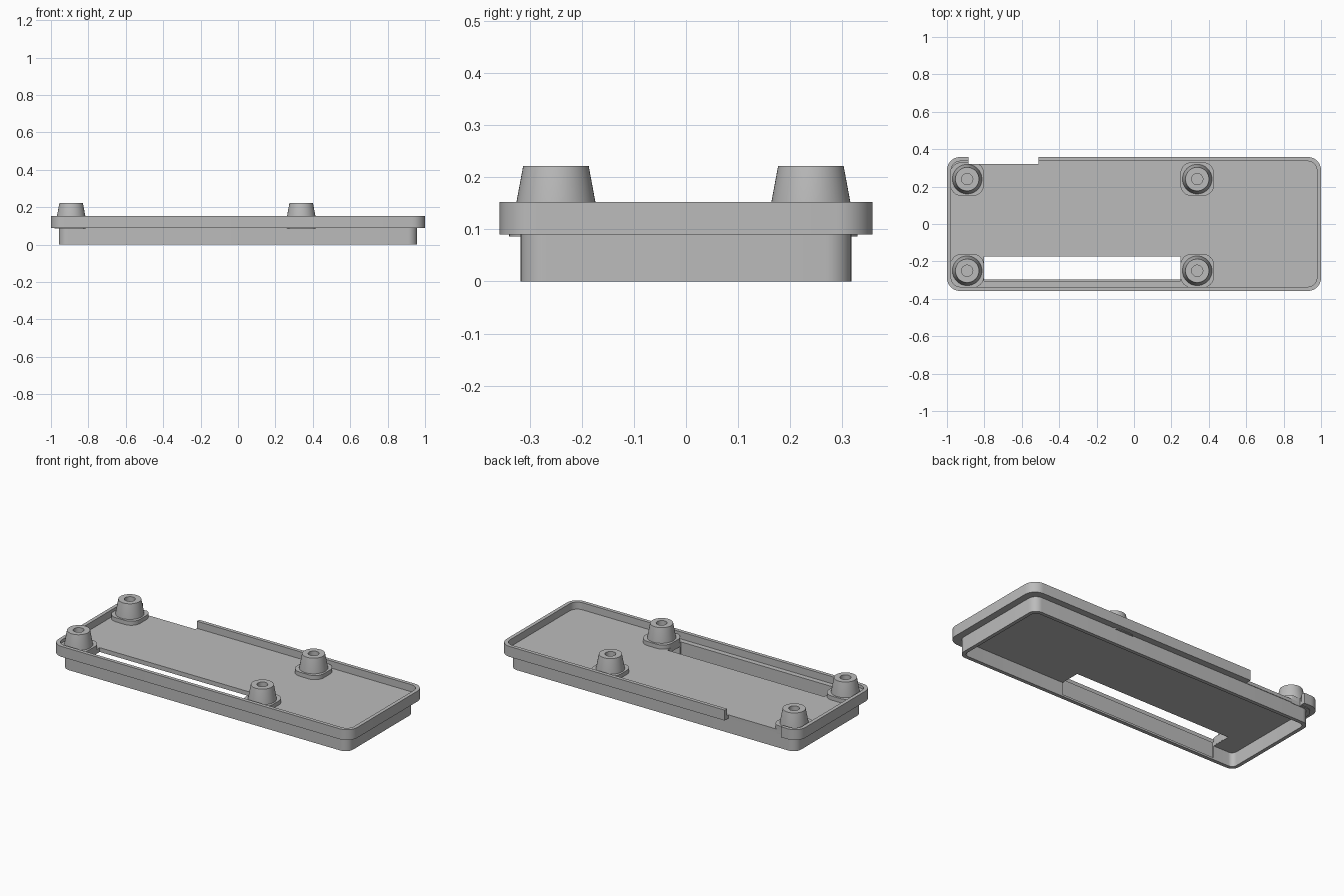
import bpy
import bmesh
from math import sin, cos, pi, radians

cube = bpy.data.objects.get("Cube")
if cube:
    bpy.data.objects.remove(cube, do_unlink=True)

# One plain grey material
grey = bpy.data.materials.new("plain_grey")
grey.use_nodes = True
colour = (0.5, 0.5, 0.5, 1)
grey.diffuse_color = colour
grey.node_tree.nodes["Principled BSDF"].inputs["Base Color"].default_value = colour


def rounded_loop(half_x, half_y, radius, z, steps=8):
    """Rounded rectangle points, counter-clockwise."""
    points = []
    for i, (sx, sy) in enumerate([(1, 1), (-1, 1), (-1, -1), (1, -1)]):
        for s in range(steps + 1):
            a = (i + s / steps) * pi / 2
            points.append((sx * (half_x - radius) + radius * cos(a),
                           sy * (half_y - radius) + radius * sin(a), z))
    return points


def circle(radius, z, count=48):
    return [(radius * cos(2 * pi * i / count), radius * sin(2 * pi * i / count), z)
            for i in range(count)]


def loft(name, loops, location=(0, 0, 0)):
    """Closed solid through a stack of matching loops, capped at both ends."""
    bm = bmesh.new()
    rings = [[bm.verts.new(p) for p in loop] for loop in loops]
    for low, high in zip(rings, rings[1:]):
        for i in range(len(low)):
            j = (i + 1) % len(low)
            bm.faces.new((low[i], low[j], high[j], high[i]))
    bm.faces.new(rings[0][::-1])
    bm.faces.new(rings[-1])
    bmesh.ops.recalc_face_normals(bm, faces=bm.faces)
    mesh = bpy.data.meshes.new(name)
    bm.to_mesh(mesh)
    bm.free()
    mesh.materials.append(grey)
    obj = bpy.data.objects.new(name, mesh)
    obj.location = location
    bpy.context.collection.objects.link(obj)
    return obj


def activate(obj):
    bpy.ops.object.select_all(action='DESELECT')
    obj.select_set(True)
    bpy.context.view_layer.objects.active = obj


def cut_box(obj, x, y, z):
    """Subtract an axis-aligned box given by its ranges."""
    bpy.ops.mesh.primitive_cube_add(size=1, location=[sum(r) / 2 for r in (x, y, z)])
    cutter = bpy.context.object
    cutter.scale = [r[1] - r[0] for r in (x, y, z)]
    cutter.hide_render = True
    mod = obj.modifiers.new("cut", 'BOOLEAN')
    mod.operation = 'DIFFERENCE'
    mod.solver = 'EXACT'
    mod.object = cutter
    activate(obj)
    bpy.ops.object.modifier_apply(modifier=mod.name)
    bpy.data.objects.remove(cutter, do_unlink=True)


def smooth(obj):
    activate(obj)
    bpy.ops.object.shade_smooth_by_angle(angle=radians(30))


NOTCH = ((-0.885, -0.51), (0.321, 0.42), (0.04, 0.2))

# Tray: hollow skirt below, floor, and a raised rim around the wider flange
tray = loft("tray", [
    rounded_loop(0.936, 0.296, 0.03, 0.084),
    rounded_loop(0.936, 0.296, 0.03, 0),
    rounded_loop(0.958, 0.318, 0.05, 0),
    rounded_loop(0.958, 0.318, 0.05, 0.09),
    rounded_loop(1.0, 0.358, 0.07, 0.09),
    rounded_loop(1.0, 0.358, 0.07, 0.153),
    rounded_loop(0.978, 0.336, 0.05, 0.153),
    rounded_loop(0.978, 0.336, 0.05, 0.11),
])
# Opening in the back rim and long slot beside the front wall
cut_box(tray, *NOTCH)
cut_box(tray, (-0.803, 0.248), (-0.305, -0.175), (0.012, 0.13))
smooth(tray)

# Four rounded pads, each with a tapered post and a blind screw hole
for side, x in (("right", -0.892), ("left", 0.338)):
    for end, y in (("front", -0.25), ("back", 0.24)):
        pad = loft(f"{end}_{side}_pad",
                   [rounded_loop(0.09, 0.09, 0.06, z) for z in (0.086, 0.135)], (x, y, 0))
        if (end, side) == ("back", "right"):
            cut_box(pad, *NOTCH)
        smooth(pad)
        post = loft(f"{end}_{side}_post", [
            circle(0.079, 0.13), circle(0.079, 0.136), circle(0.063, 0.222),
            circle(0.03, 0.222), circle(0.03, 0.16)], (x, y, 0))
        smooth(post)
